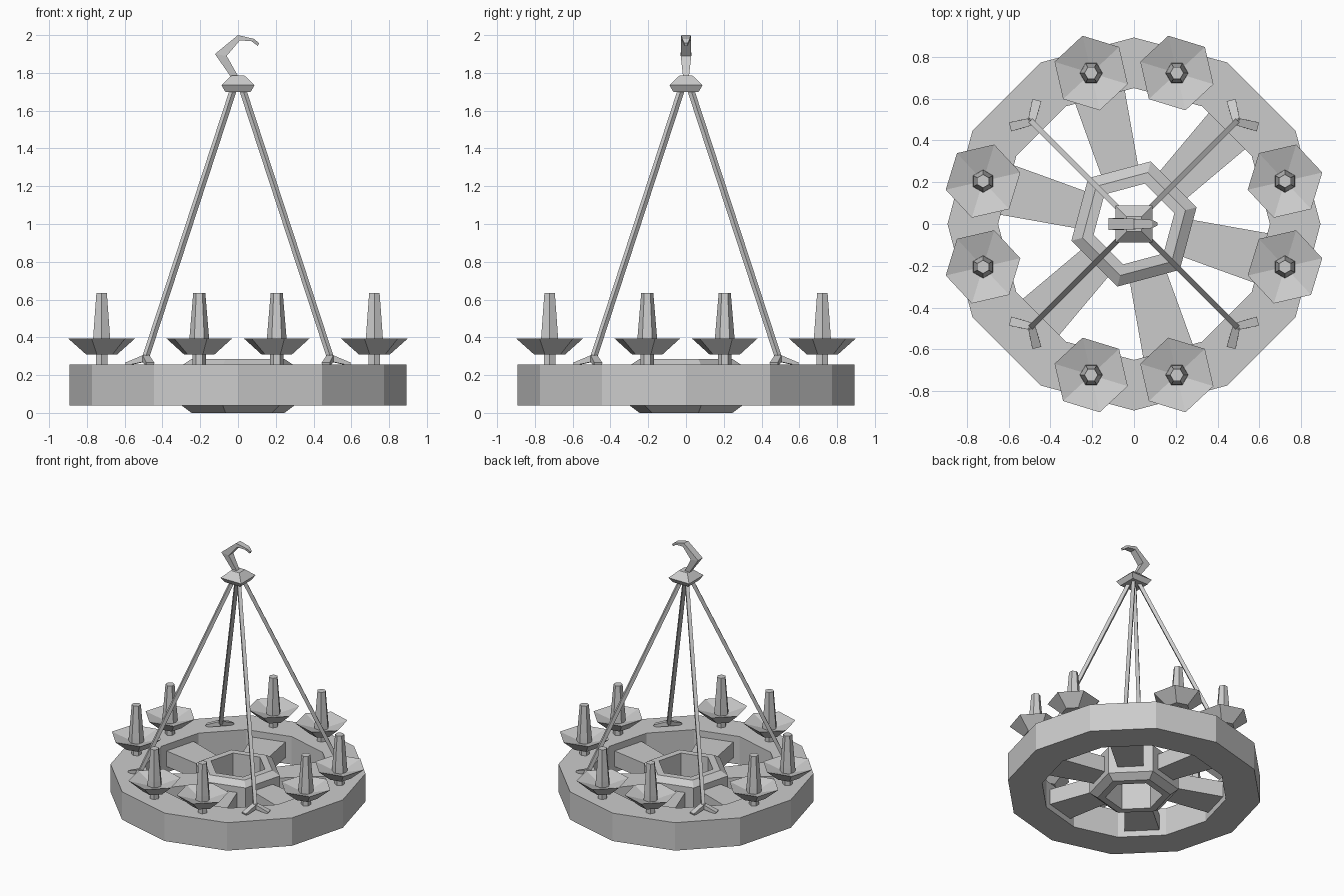
import bpy, bmesh
from math import sin, cos, radians
from mathutils import Vector, Matrix

cube = bpy.data.objects.get("Cube")
if cube:
    bpy.data.objects.remove(cube, do_unlink=True)

iron = bpy.data.materials.new("grey_iron")
iron.use_nodes = True
grey = (0.6, 0.6, 0.6, 1)
iron.diffuse_color = grey
iron.node_tree.nodes["Principled BSDF"].inputs["Base Color"].default_value = grey


def loft(name, loops, closed=False):
    """Skin a row of equal-length vertex loops; cap the ends or join them."""
    bm = bmesh.new()
    rows = [[bm.verts.new(p) for p in loop] for loop in loops]
    pairs = list(zip(rows, rows[1:]))
    if closed:
        pairs.append((rows[-1], rows[0]))
    else:
        bm.faces.new(rows[0])
        bm.faces.new(rows[-1])
    n = len(rows[0])
    for a, b in pairs:
        for i in range(n):
            j = (i + 1) % n
            bm.faces.new((a[i], a[j], b[j], b[i]))
    bmesh.ops.recalc_face_normals(bm, faces=bm.faces[:])
    mesh = bpy.data.meshes.new(name)
    bm.to_mesh(mesh)
    bm.free()
    mesh.materials.append(iron)
    obj = bpy.data.objects.new(name, mesh)
    bpy.context.collection.objects.link(obj)
    return obj


def turned(name, profile, sides, turn=0, closed=False, at=(0, 0)):
    """Polygonal turning of an (r, z) profile."""
    angles = [radians(turn + 360 * i / sides) for i in range(sides)]
    return loft(name, [[(at[0] + r * cos(a), at[1] + r * sin(a), z) for a in angles]
                       for r, z in profile], closed)


def bar(name, start, end, w0, w1, h0, h1):
    """Tapered bar between two points, with half widths and half heights."""
    start, end = Vector(start), Vector(end)
    d = (end - start).normalized()
    side = d.cross(Vector((0, 0, 1))).normalized()
    up = side.cross(d)
    return loft(name, [[p + side * w * i + up * h * j
                        for i, j in ((-1, -1), (1, -1), (1, 1), (-1, 1))]
                       for p, w, h in ((start, w0, h0), (end, w1, h1))])


# Outer wheel rim and bevelled hub
turned("rim", [(0.65, 0.04), (0.892, 0.04), (0.892, 0.255), (0.65, 0.255)], 12, closed=True)
turned("hub", [(0.2, 0), (0.255, 0), (0.31, 0.04), (0.31, 0.25),
               (0.255, 0.285), (0.2, 0.285)], 6, 15, closed=True)

# Spokes widening towards the rim
for k in range(6):
    a = radians(45 + 60 * k)
    d = Vector((cos(a), sin(a), 0))
    lift = Vector((0, 0, 0.145))
    bar(f"spoke_{k + 1}", d * 0.25 + lift, d * 0.655 + lift, 0.09, 0.125, 0.06, 0.06)

# Candles with stems and hollow drip cups, two per quarter
for q in range(4):
    spin = Matrix.Rotation(radians(90 * q), 3, "Z")
    for s in (-1, 1):
        x, y, _ = spin @ Vector((0.205 * s, -0.722, 0))
        tag = f"{q + 1}_{'a' if s < 0 else 'b'}"
        turned("stem_" + tag, [(0.035, 0.25), (0.035, 0.32)], 6, 90 * q, at=(x, y))
        turned("cup_" + tag, [(0.085, 0.31), (0.183, 0.395), (0.04, 0.35)],
               6, 43 + 90 * q, at=(x, y))
        turned("candle_" + tag, [(0.055, 0.34), (0.052, 0.395), (0.032, 0.635)],
               6, 90 * q, at=(x, y))

# Hanging rods with forked feet
for sx in (-1, 1):
    for sy in (-1, 1):
        tag = f"{'left' if sx > 0 else 'right'}_{'back' if sy > 0 else 'front'}"
        foot = (0.49 * sx, 0.49 * sy, 0.29)
        bar("rod_" + tag, foot, (0.025 * sx, 0.025 * sy, 1.71), 0.013, 0.013, 0.013, 0.013)
        for part, tip in (("a", (0.59, 0.465)), ("b", (0.465, 0.59))):
            bar(f"foot_{part}_{tag}", foot, (tip[0] * sx, tip[1] * sy, 0.258),
                0.018, 0.022, 0.018, 0.008)

# Square top cap
turned("cap", [(0.095, 1.7), (0.124, 1.735), (0.05, 1.785)], 4, 45)

# Hook: outer point, inner point and half thickness at each bend
bends = [((-0.035, 1.775), (0.005, 1.775), 0.015),
         ((-0.122, 1.9), (-0.06, 1.89), 0.028),
         ((0.0, 2.0), (0.01, 1.972), 0.025),
         ((0.085, 1.98), (0.07, 1.968), 0.02),
         ((0.112, 1.957), (0.105, 1.943), 0.008)]
loft("hook", [[(o[0], -t, o[1]), (o[0], t, o[1]), (i[0], t, i[1]), (i[0], -t, i[1])]
              for o, i, t in bends])
